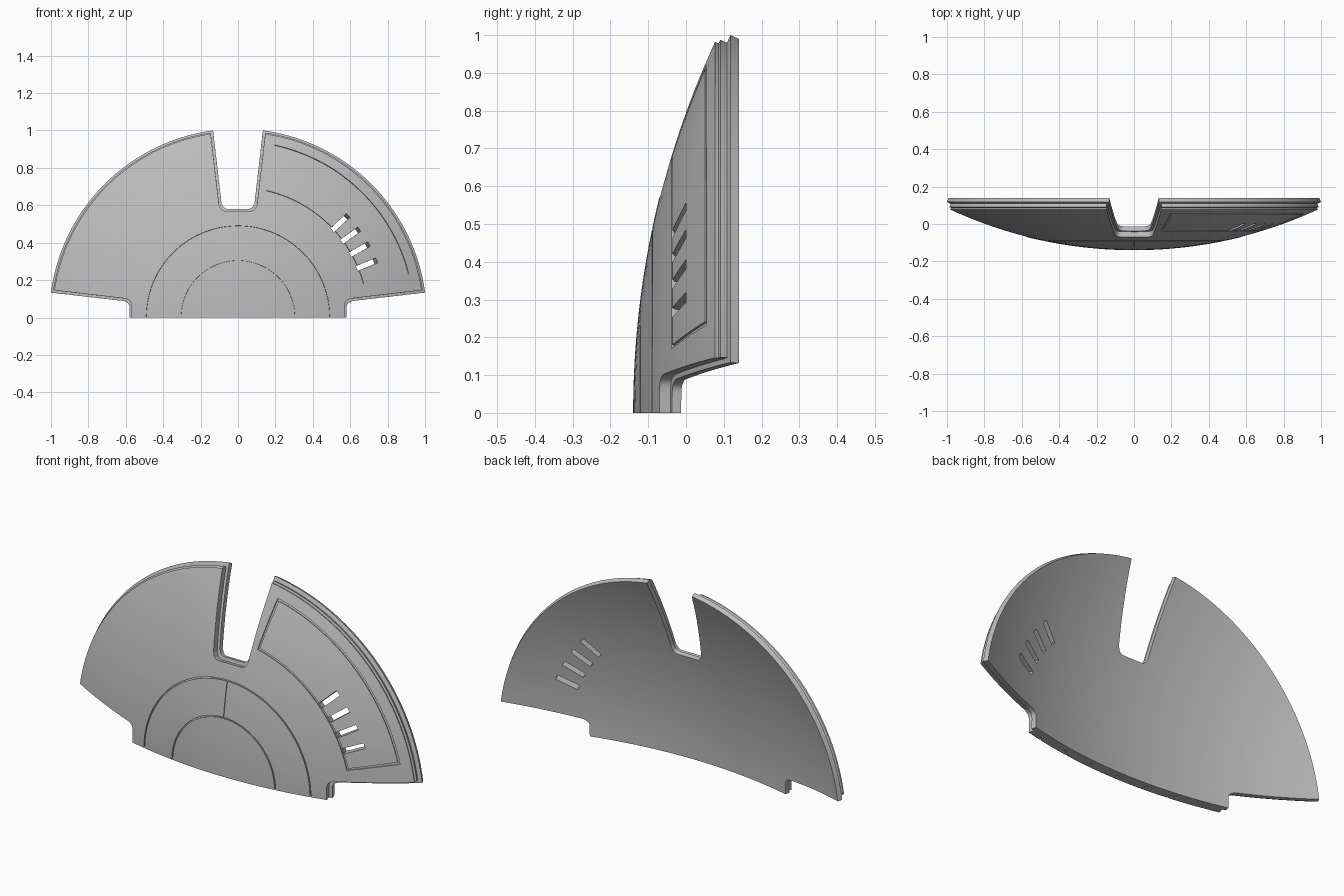
import bpy, bmesh
from math import sin, cos, radians, sqrt, hypot, asin, pi

if "Cube" in bpy.data.objects:
    bpy.data.objects.remove(bpy.data.objects["Cube"])

R = 2.38          # radius of the dish's front surface
FRONT = -0.14     # y of the dish's foremost point


def prism(name, outline, d0, d1):
    """Flat plate from an (x, z) outline, between depths d0 and d1."""
    bm = bmesh.new()
    face = bm.faces.new([bm.verts.new((x, d0, z)) for x, z in outline])
    grown = bmesh.ops.extrude_face_region(bm, geom=[face])["geom"]
    moved = [v for v in grown if isinstance(v, bmesh.types.BMVert)]
    bmesh.ops.translate(bm, verts=moved, vec=(0, d1 - d0, 0))
    bmesh.ops.recalc_face_normals(bm, faces=bm.faces)
    mesh = bpy.data.meshes.new(name)
    bm.to_mesh(mesh)
    bm.free()
    obj = bpy.data.objects.new(name, mesh)
    bpy.context.collection.objects.link(obj)
    return obj


def arc(r, a0, a1, n, cx=0, cz=0):
    steps = [radians(a0 + (a1 - a0) * i / n) for i in range(n + 1)]
    return [(cx + r * cos(a), cz + r * sin(a)) for a in steps]


def band(name, r0, r1, a0, a1, d0, d1):
    n = max(2, round((a1 - a0) / 2))
    return prism(name, arc(r0, a0, a1, n) + arc(r1, a1, a0, n), d0, d1)


def plate_outline(rim, floor, half, slope=0.113, fillet=0.03):
    """Half disc with a notch at the top and half a notch at each side."""
    corner = arc(fillet, -90, 0, 6, half - fillet, floor + fillet)
    corner[-1] = (half + slope * fillet, floor + fillet)
    edge = asin((half + slope * (rim - floor)) / rim) * 180 / pi
    wing = [(floor, -0.1)] + [(z, x) for x, z in corner]
    right = wing + arc(rim, edge, 90 - edge, 60) + corner[::-1]
    return right + [(-x, z) for x, z in reversed(right)]


def boolean(target, tool, operation="DIFFERENCE"):
    mod = target.modifiers.new("cut", "BOOLEAN")
    mod.operation, mod.solver, mod.object = operation, "EXACT", tool
    bpy.context.view_layer.objects.active = target
    bpy.ops.object.modifier_apply(modifier=mod.name)
    bpy.data.objects.remove(tool)


# Stepped layers: front plate, rim ledge, larger backing plate
shell = prism("dish_panel", plate_outline(0.993, 0.57, 0.098), 0, 0.04)
boolean(shell, prism("rim_ledge", plate_outline(1.003, 0.569, 0.099), 0.01, 0.035), "UNION")
boolean(shell, prism("backing", plate_outline(1.022, 0.588, 0.086), 0.03, 0.055), "UNION")

# Two engraved rings and the seam between them
for r in (0.302, 0.488):
    boolean(shell, band("ring_groove", r - 0.003, r + 0.003, -9, 189, -0.02, 0.007))
boolean(shell, prism("seam", [(-0.0015, 0.302), (0.0015, 0.302), (0.0015, 0.488), (-0.0015, 0.488)],
                     -0.02, 0.005))

# Engraved hatch outline on one side
hatch = band("hatch_groove", 0.687, 0.943, 14.3, 78.1, -0.02, 0.007)
boolean(hatch, band("hatch_core", 0.696, 0.934, 15, 77.4, -0.05, 0.05))
boolean(shell, hatch)

# Four radial slots through the shell
for angle in (22.4, 29.3, 36.1, 42.8):
    c, s = cos(radians(angle)), sin(radians(angle))
    box = [(0.689, -0.014), (0.803, -0.014), (0.803, 0.014), (0.689, 0.014)]
    boolean(shell, prism("slot", [(r * c - w * s, r * s + w * c) for r, w in box], -0.05, 0.1))

# Trim the bottom flat and drill the row of small peg holes
boolean(shell, prism("trim", [(-2, -1), (2, -1), (2, 0), (-2, 0)], -1, 1))
for i in range(-3, 4):
    x = i * 0.167
    hole = [(x - 0.006, -0.02), (x + 0.006, -0.02), (x + 0.006, 0.025), (x - 0.006, 0.025)]
    boolean(shell, prism("peg_hole", hole, 0.019, 0.031))

# Slice the flat plate finely, then bend it onto the dish
bm = bmesh.new()
bm.from_mesh(shell.data)
bmesh.ops.triangulate(bm, faces=bm.faces)
for i in range(-20, 21):
    for axis in ((1, 0, 0), (0, 0, 1)):
        spot = [0.0503 * i * a for a in axis]
        bmesh.ops.bisect_plane(bm, geom=bm.verts[:] + bm.edges[:] + bm.faces[:],
                               plane_co=spot, plane_no=axis, dist=1e-5)
for v in bm.verts:
    x, d, z = v.co
    k = (R - d) / R
    v.co = (x * k, R + FRONT - k * sqrt(R * R - hypot(x, z) ** 2), z * k)
bmesh.ops.recalc_face_normals(bm, faces=bm.faces)
bm.to_mesh(shell.data)
bm.free()

# One plain grey
grey = bpy.data.materials.new("grey")
grey.use_nodes = True
grey.diffuse_color = (0.5, 0.5, 0.5, 1)
grey.node_tree.nodes["Principled BSDF"].inputs["Base Color"].default_value = (0.5, 0.5, 0.5, 1)
shell.data.materials.clear()
shell.data.materials.append(grey)
for p in shell.data.polygons:
    p.material_index = 0

bpy.ops.object.select_all(action="DESELECT")
shell.select_set(True)
bpy.context.view_layer.objects.active = shell
bpy.ops.object.shade_smooth_by_angle(angle=radians(30))
